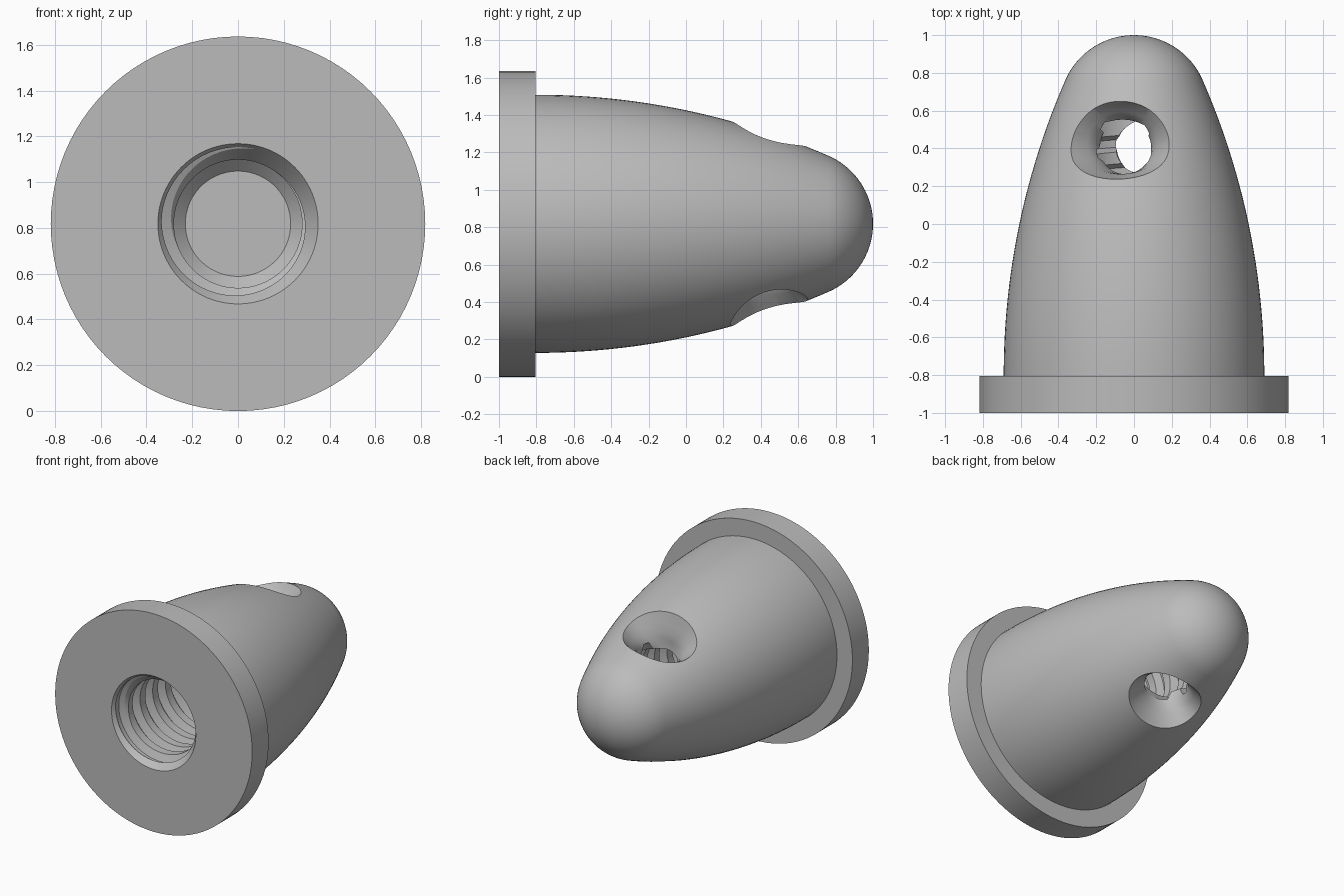
import bpy, bmesh
from math import sin, cos, pi, radians, sqrt
from mathutils import Vector

cube = bpy.data.objects.get("Cube")
if cube:
    bpy.data.objects.remove(cube)

AXIS_Z = 0.818
SEGS = 96

grey = bpy.data.materials.new("plain grey")
grey.use_nodes = True
grey.diffuse_color = (0.5, 0.5, 0.5, 1)
grey.node_tree.nodes["Principled BSDF"].inputs["Base Color"].default_value = (0.5, 0.5, 0.5, 1)


def loft(name, rings):
    """Closed solid skinned through rings of equal point count."""
    bm = bmesh.new()
    loops = [[bm.verts.new(p) for p in ring] for ring in rings]
    n = len(loops[0])
    for a, b in zip(loops, loops[1:]):
        for i in range(n):
            j = (i + 1) % n
            bm.faces.new((a[i], a[j], b[j], b[i]))
    bm.faces.new(loops[0])
    bm.faces.new(loops[-1])
    bmesh.ops.recalc_face_normals(bm, faces=bm.faces)
    mesh = bpy.data.meshes.new(name)
    bm.to_mesh(mesh)
    bm.free()
    mesh.materials.append(grey)
    obj = bpy.data.objects.new(name, mesh)
    bpy.context.collection.objects.link(obj)
    return obj


def polar(r, y, t):
    return Vector((r * cos(t), y, AXIS_Z + r * sin(t)))


def lathe(name, profile):
    return loft(name, [[polar(r, y, 2 * pi * i / SEGS) for i in range(SEGS)]
                       for y, r in profile])


# Body: flange, long ogive arc, then a tangent round nose
profile = [(-1, AXIS_Z), (-0.805, AXIS_Z), (-0.805, 0.69)]
R, NOSE, JOIN = 3.9, 0.397, radians(23.6)
for i in range(1, 25):
    a = JOIN * i / 24
    profile.append((-0.8 + R * sin(a), 0.69 - R + R * cos(a)))
for i in range(1, 19):
    a = JOIN + (radians(89.3) - JOIN) * i / 18
    profile.append((1 - NOSE + NOSE * sin(a), NOSE * cos(a)))
body = lathe("spinner_nut", profile)

# Blind bore with a countersunk mouth and chamfered end
bore = lathe("bore_cutter", [(-1.05, 0.385), (-0.9, 0.28), (0.62, 0.28), (0.67, 0.23)])

# Helical thread groove
PITCH, STEPS = 0.15, 64
groove = []
for k in range(int(STEPS * 11.6)):
    t = 2 * pi * k / STEPS
    y = -1.18 + PITCH * t / (2 * pi)
    groove.append([polar(0.265, y - 0.05, t), polar(0.335, y - 0.02, t),
                   polar(0.335, y + 0.02, t), polar(0.265, y + 0.05, t)])
thread = loft("thread_cutter", groove)

# Tilted cross hole, flaring towards both openings
TILT = radians(10)
up = Vector((-sin(TILT), 0, cos(TILT)))
side = Vector((cos(TILT), 0, sin(TILT)))
# height along the hole, half width, half length, centre y
flare = [(0.27, 0.14, 0.14, 0.405), (0.31, 0.155, 0.15, 0.412), (0.35, 0.19, 0.165, 0.43),
         (0.40, 0.25, 0.19, 0.455), (0.46, 0.31, 0.21, 0.462), (0.62, 0.45, 0.25, 0.475)]
sections = [(-h, a, b, c) for h, a, b, c in reversed(flare)] + flare
rings = []
for h, a, b, c in sections:
    centre = Vector((0, c, AXIS_Z)) + up * h
    rings.append([centre + side * (a * cos(2 * pi * i / 64)) + Vector((0, b * sin(2 * pi * i / 64), 0))
                  for i in range(64)])
cross_hole = loft("cross_hole_cutter", rings)

# Cut everything out of the body
for cutter in (bore, thread, cross_hole):
    cutter.hide_render = True
    mod = body.modifiers.new(cutter.name, 'BOOLEAN')
    mod.operation = 'DIFFERENCE'
    mod.solver = 'EXACT'
    mod.object = cutter
bpy.context.view_layer.update()
graph = bpy.context.evaluated_depsgraph_get()
cut = bpy.data.meshes.new_from_object(body.evaluated_get(graph))
body.modifiers.clear()
body.data = cut
for cutter in (bore, thread, cross_hole):
    bpy.data.objects.remove(cutter)

bpy.ops.object.select_all(action='DESELECT')
body.select_set(True)
bpy.context.view_layer.objects.active = body
bpy.ops.object.shade_smooth_by_angle(angle=radians(30))
